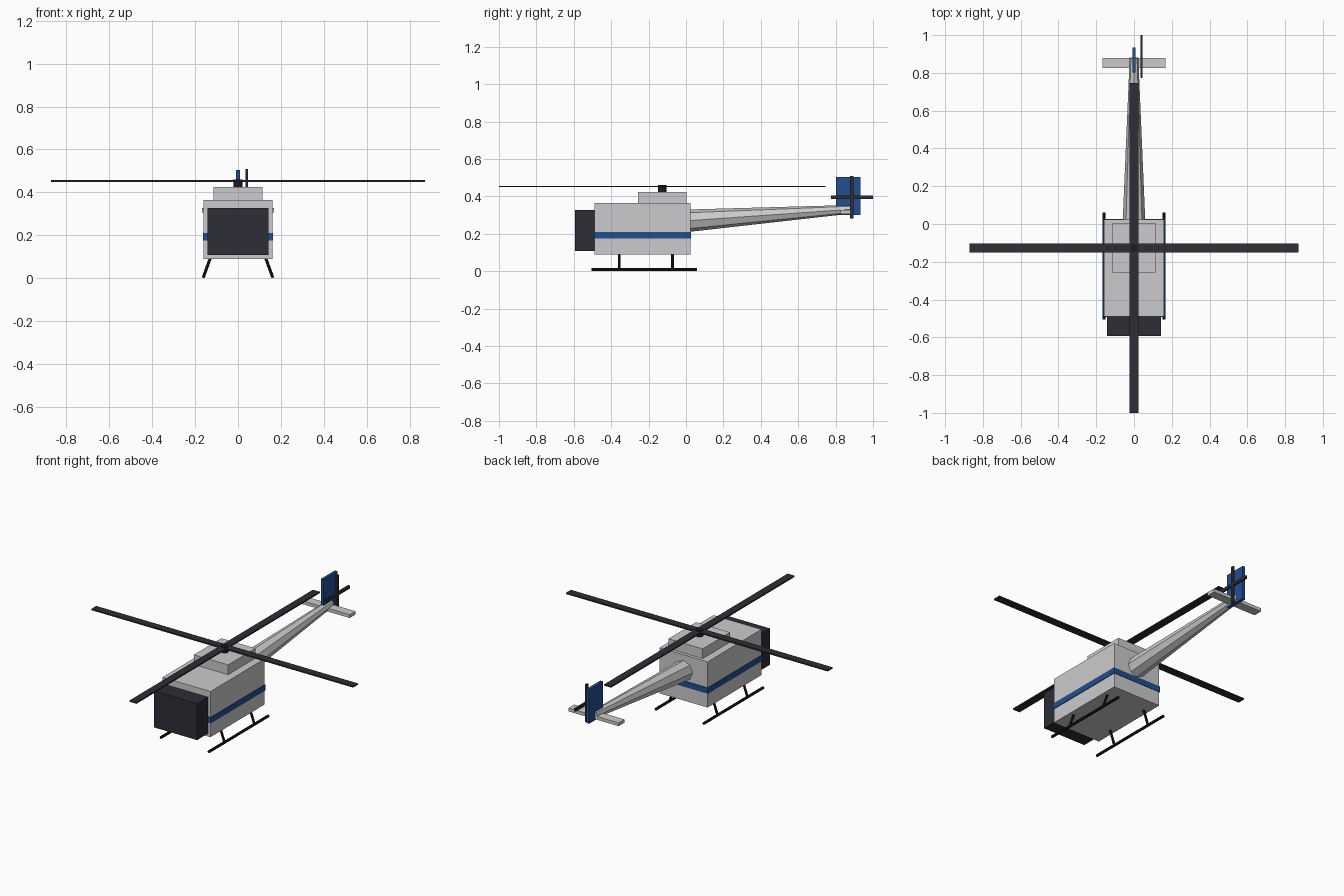
import bpy
import bmesh
from math import pi
from mathutils import Vector

cube = bpy.data.objects.get("Cube")
if cube:
    bpy.data.objects.remove(cube, do_unlink=True)


def material(name, rgb):
    m = bpy.data.materials.new(name)
    m.use_nodes = True
    m.diffuse_color = (*rgb, 1)
    m.node_tree.nodes["Principled BSDF"].inputs["Base Color"].default_value = (*rgb, 1)
    return m


LIGHT = material("light grey paint", (0.6, 0.6, 0.61))
BLUE = material("blue paint", (0.016, 0.075, 0.28))
GLASS = material("dark glass", (0.026, 0.026, 0.037))
BLADE = material("blade grey", (0.026, 0.026, 0.034))
BLACK = material("black metal", (0.011, 0.011, 0.013))


def finish(name, bm, mat):
    bmesh.ops.recalc_face_normals(bm, faces=bm.faces)
    mesh = bpy.data.meshes.new(name)
    bm.to_mesh(mesh)
    bm.free()
    mesh.materials.append(mat)
    ob = bpy.data.objects.new(name, mesh)
    bpy.context.collection.objects.link(ob)
    return ob


def box(name, x, y, z, mat):
    """Box given by its (low, high) range on each axis."""
    bm = bmesh.new()
    bmesh.ops.create_cube(bm, size=1)
    for v in bm.verts:
        v.co = [lo + (c + 0.5) * (hi - lo) for c, (lo, hi) in zip(v.co, (x, y, z))]
    return finish(name, bm, mat)


def rod(name, a, b, r1, r2, mat, sides=8):
    """Straight tapered rod from a to b."""
    a, b = Vector(a), Vector(b)
    bm = bmesh.new()
    bmesh.ops.create_cone(bm, cap_ends=True, segments=sides, radius1=r1,
                          radius2=r2, depth=(b - a).length)
    turn = Vector((0, 0, 1)).rotation_difference(b - a)
    for v in bm.verts:
        v.co = turn @ v.co + (a + b) / 2
    return finish(name, bm, mat)


# Fuselage, nose glass and engine cover
box("fuselage", (-0.16, 0.16), (-0.49, 0.023), (0.09, 0.365), LIGHT)
box("stripe", (-0.164, 0.164), (-0.493, 0.026), (0.175, 0.21), BLUE)
box("nose_glass", (-0.143, 0.143), (-0.593, -0.48), (0.107, 0.327), GLASS)
box("engine_cover", (-0.114, 0.114), (-0.257, 0.004), (0.36, 0.424), LIGHT)

# Main rotor
ROTOR_Y = -0.127
rod("rotor_hub", (0, ROTOR_Y, 0.42), (0, ROTOR_Y, 0.461), 0.022, 0.022, BLACK, 12)
box("rotor_blades_across", (-0.872, 0.872), (ROTOR_Y - 0.023, ROTOR_Y + 0.023),
    (0.449, 0.457), BLADE)
box("rotor_blades_along", (-0.023, 0.023), (-1, 0.746), (0.449, 0.457), BLADE)

# Tail boom, tail plane and fin
rod("tail_boom", (0, 0.01, 0.27), (0, 0.88, 0.331), 0.06, 0.023, LIGHT)
box("tail_plane", (-0.167, 0.167), (0.825, 0.88), (0.307, 0.327), LIGHT)
box("tail_fin", (-0.009, 0.009), (0.802, 0.934), (0.3, 0.505), BLUE)

# Tail rotor on the left of the fin
TY, TZ, TR = 0.887, 0.395, 0.113
box("tail_rotor_upright", (0.034, 0.046), (TY - 0.009, TY + 0.009),
    (TZ - TR, TZ + TR), BLADE)
box("tail_rotor_level", (0.034, 0.046), (TY - TR, TY + TR),
    (TZ - 0.009, TZ + 0.009), BLADE)

# Landing skids and their struts
for side, sx in (("left", 1), ("right", -1)):
    rod(side + "_skid", (sx * 0.16, -0.506, 0.008), (sx * 0.16, 0.06, 0.008),
        0.008, 0.008, BLACK)
    for place, y in (("front", -0.357), ("rear", -0.072)):
        rod(f"{side}_{place}_strut", (sx * 0.16, y, 0.008), (sx * 0.127, y, 0.1),
            0.007, 0.007, BLACK)
